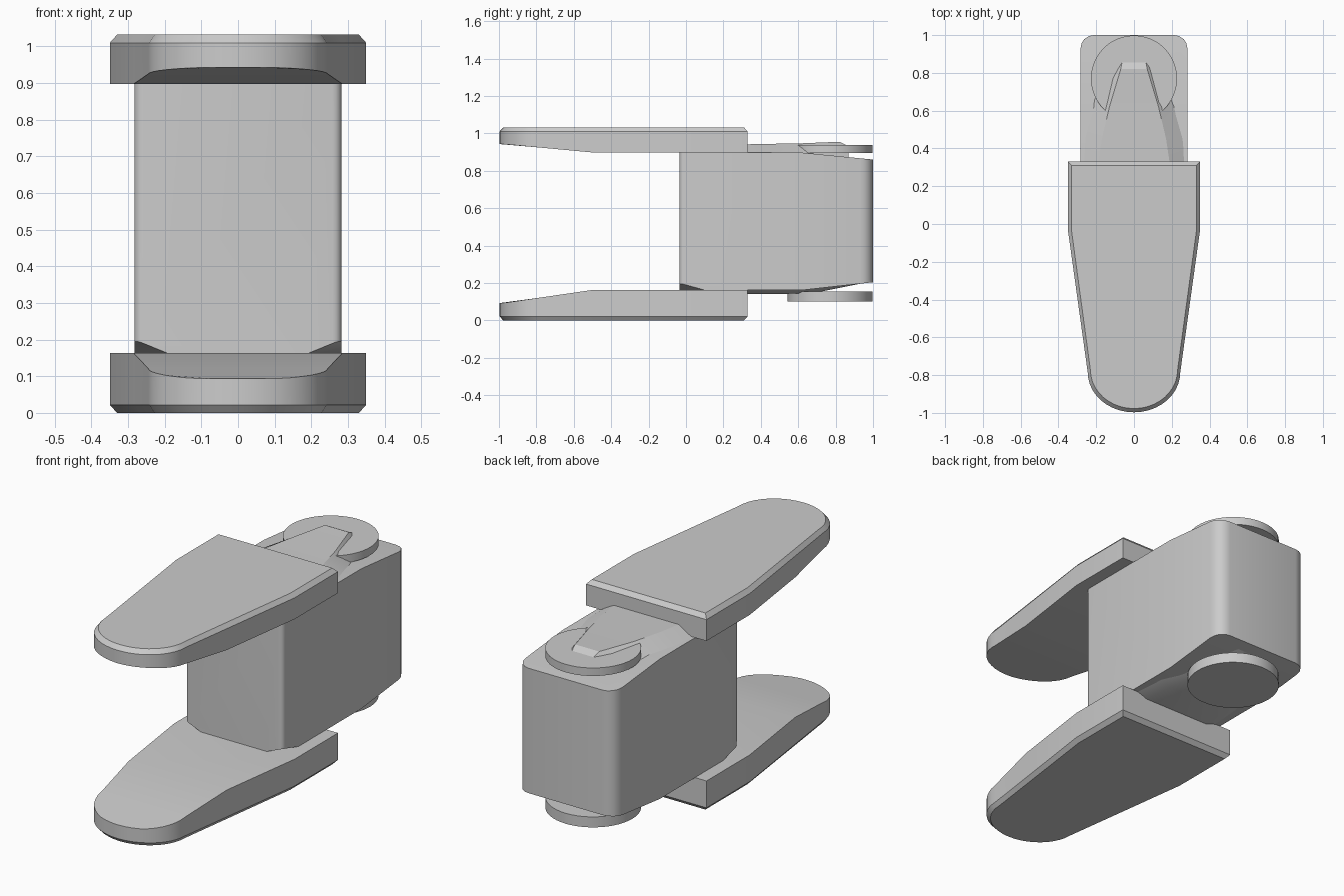
import bpy, bmesh, math
from mathutils import Vector

cube = bpy.data.objects.get("Cube")
if cube:
    bpy.data.objects.remove(cube, do_unlink=True)

grey = bpy.data.materials.new("plain grey")
grey.use_nodes = True
grey.diffuse_color = (0.6, 0.6, 0.6, 1)
grey.node_tree.nodes["Principled BSDF"].inputs["Base Color"].default_value = (0.6, 0.6, 0.6, 1)


def loft(rings):
    """Skin a list of equal-length point rings and cap both ends."""
    bm = bmesh.new()
    rows = [[bm.verts.new(p) for p in ring] for ring in rings]
    for a, b in zip(rows, rows[1:]):
        for i in range(len(a)):
            j = (i + 1) % len(a)
            bm.faces.new((a[i], a[j], b[j], b[i]))
    bm.faces.new(rows[0][::-1])
    bm.faces.new(rows[-1])
    return bm


def cut(bm, point, normal, remove=False):
    geom = bm.verts[:] + bm.edges[:] + bm.faces[:]
    bmesh.ops.bisect_plane(bm, geom=geom, plane_co=point, plane_no=normal, clear_outer=remove)
    if remove:
        bmesh.ops.holes_fill(bm, edges=[e for e in bm.edges if e.is_boundary])


def finish(bm, name):
    bmesh.ops.recalc_face_normals(bm, faces=bm.faces)
    mesh = bpy.data.meshes.new(name)
    bm.to_mesh(mesh)
    bm.free()
    mesh.materials.append(grey)
    obj = bpy.data.objects.new(name, mesh)
    bpy.context.collection.objects.link(obj)
    bpy.ops.object.select_all(action='DESELECT')
    obj.select_set(True)
    bpy.context.view_layer.objects.active = obj
    bpy.ops.object.shade_smooth_by_angle(angle=math.radians(28))


# Tapered plates with a round nose, bevelled outer rim and thinned inner front
def plate(name, outer, inner, tip):
    outline = [(0.35, 0.33), (0.35, -0.03)]
    for i in range(21):
        t = math.pi * i / 20
        outline.append((0.245 * math.cos(t), -0.785 - 0.212 * math.sin(t)))
    outline += [(-0.35, -0.03), (-0.35, 0.33)]
    rim = outer + math.copysign(0.022, inner - outer)
    small = [(x * 0.943, (y + 0.335) * 0.97 - 0.335) for x, y in outline]
    bm = loft([[(x, y, outer) for x, y in small],
               [(x, y, rim) for x, y in outline],
               [(x, y, inner) for x, y in outline]])
    cut(bm, (0, -0.5, 0), (0, 1, 0))
    for v in bm.verts:
        if abs(v.co.z - inner) < 0.001 and v.co.y < -0.5:
            v.co.z += (tip - inner) * min(1, (-0.5 - v.co.y) / 0.47)
    finish(bm, name)


plate("lower_plate", 0, 0.163, 0.094)
plate("upper_plate", 1.032, 0.898, 0.942)


# Central block with rounded upright corners and a tapering back
def body():
    outline = []
    for sx, sy, r, start in ((1, 1, 0.07, 0), (-1, 1, 0.07, 90),
                             (-1, -1, 0.025, 180), (1, -1, 0.025, 270)):
        cy = 1.0 - r if sy > 0 else -0.035 + r
        for i in range(5):
            t = math.radians(start + 22.5 * i)
            outline.append((sx * (0.283 - r) + r * math.cos(t), cy + r * math.sin(t)))
    low, high = 0.162, 0.897
    bm = loft([[(x, y, z) for x, y in outline] for z in (low, high)])
    for s in (1, -1):
        a = Vector((s * 0.19, -0.035, low))
        b = Vector((s * 0.283, -0.035, 0.2))
        c = Vector((s * 0.283, 0.1, low))
        n = (b - a).cross(c - a)
        cut(bm, a, n if n.z < 0 else -n, True)
    cut(bm, (0, 0.62, 0), (0, 1, 0))
    for v in bm.verts:
        k = max(0, (v.co.y - 0.62) / 0.38)
        v.co.z += -0.037 * k if v.co.z > 0.5 else 0.042 * k
    finish(bm, "body_block")


body()


# Raised ridges: sections of y, half base, half crest, base z, crest z
def ridge(name, sections):
    finish(loft([[(-base, y, z0), (-crest, y, z1), (crest, y, z1), (base, y, z0)]
                 for y, base, crest, z0, z1 in sections]), name)


ridge("upper_ridge", [(0.25, 0.28, 0.2, 0.89, 0.94), (0.45, 0.27, 0.17, 0.89, 0.944),
                      (0.62, 0.24, 0.13, 0.88, 0.947), (0.82, 0.14, 0.07, 0.87, 0.955),
                      (0.87, 0.12, 0.06, 0.87, 0.93)])
ridge("lower_ridge", [(0.25, 0.28, 0.2, 0.17, 0.142), (0.5, 0.26, 0.18, 0.17, 0.14),
                      (0.7, 0.22, 0.14, 0.19, 0.15), (0.95, 0.15, 0.1, 0.22, 0.2)])


# Round pivot discs at the back
def disc(name, low, high):
    turns = [math.tau * i / 48 for i in range(48)]
    finish(loft([[(0.228 * math.cos(t), 0.77 + 0.228 * math.sin(t), z) for t in turns]
                 for z in (low, high)]), name)


disc("lower_disc", 0.1, 0.155)
disc("upper_disc", 0.895, 0.937)
